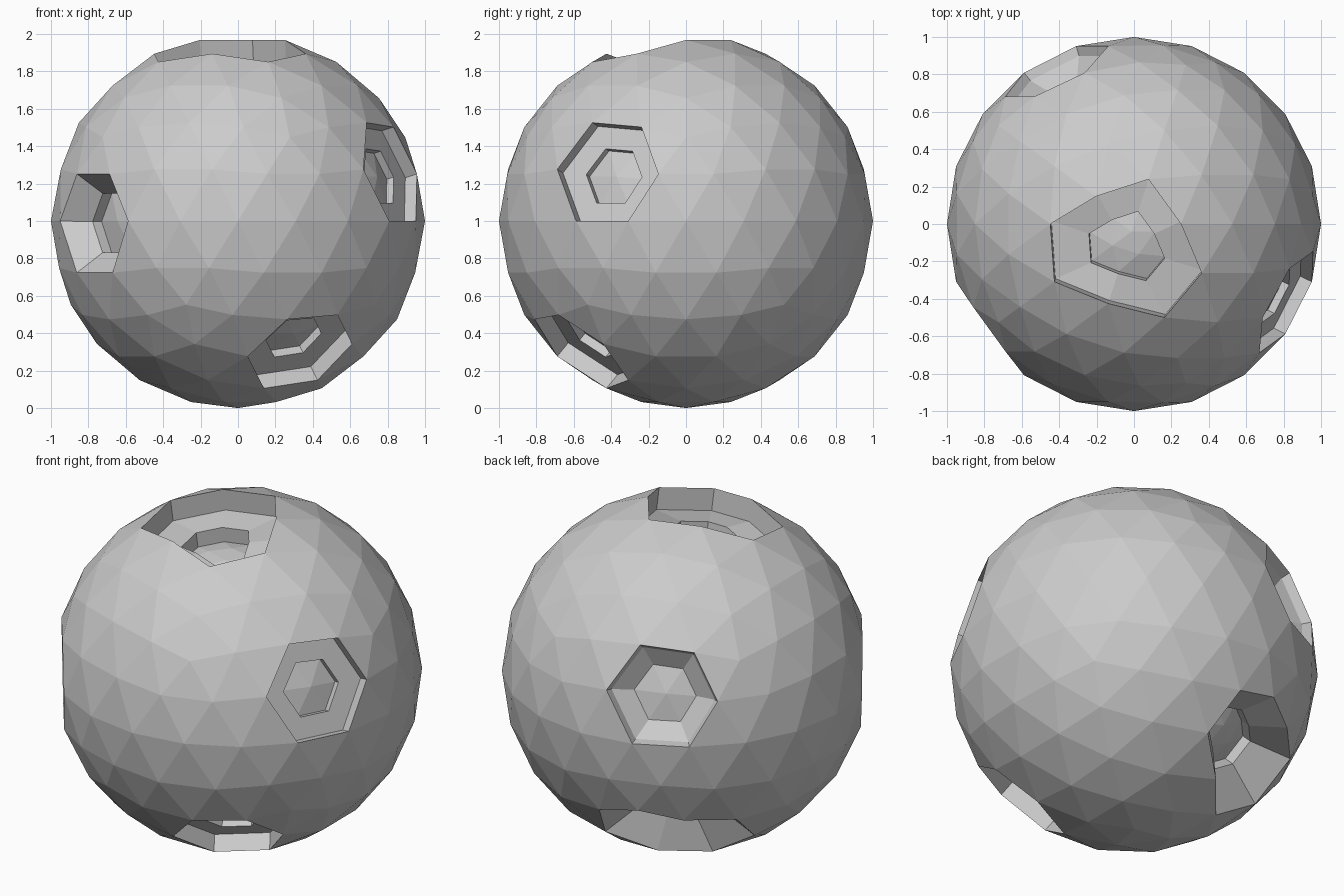
import bpy, bmesh
from mathutils import Vector

if "Cube" in bpy.data.objects:
    bpy.data.objects.remove(bpy.data.objects["Cube"])

bm = bmesh.new()
bmesh.ops.create_icosphere(bm, subdivisions=3, radius=1.0)


def nearest(p):
    p = Vector(p).normalized()
    return min(bm.verts, key=lambda v: (v.co - p).length)


def crater(points, stages):
    """Sink the faces around the given vertices; each stage is (scale, depth)."""
    verts = [nearest(p) for p in points]
    faces = list({f for v in verts for f in v.link_faces})
    rim = {v for f in faces for v in f.verts} - set(verts)
    mid = sum((v.co for v in rim), Vector()) / len(rim)
    n = sum((v.co for v in verts), Vector()).normalized()
    for scale, depth in stages:
        geom = bmesh.ops.extrude_face_region(bm, geom=faces)["geom"]
        old = [f for f in faces if f.is_valid]
        if old:
            bmesh.ops.delete(bm, geom=old, context='FACES')
        faces = [g for g in geom if isinstance(g, bmesh.types.BMFace)]
        for v in [g for g in geom if isinstance(g, bmesh.types.BMVert)]:
            v.co = mid + (v.co - mid) * scale - n * depth
        mid = mid - n * depth


# large top crater: straight wall, flat ledge, inner pit
crater([(0, 0, 1), (0.084, -0.26, 0.962), (-0.22, -0.16, 0.962)],
       [(1, 0.13), (0.5, 0), (1, 0.09)])
# right crater and lower front crater: same stepped shape
crater([(0.862, -0.425, 0.263)], [(1, 0.072), (0.55, 0), (1, 0.042)])
crater([(0.362, -0.589, -0.724)], [(1, 0.10), (0.53, 0), (1, 0.05)])
# front left crater: sloped bowl with inner pit
crater([(-0.809, -0.588, 0)], [(0.6, 0.125), (1, 0.06)])
# back left crater: short lip, then sloped bowl
crater([(-0.447, 0.85, 0.263)], [(0.93, 0.05), (0.6, 0.07)])
# long lower back crater: sloped bowl with inner pit
crater([(-0.228, 0.703, -0.676), (-0.447, 0.525, -0.724)],
       [(0.5, 0.155), (1, 0.06)])

bmesh.ops.recalc_face_normals(bm, faces=bm.faces)
mesh = bpy.data.meshes.new("cratered_ball")
bm.to_mesh(mesh)
bm.free()
obj = bpy.data.objects.new("cratered_ball", mesh)
obj.location.z = 1.0
bpy.context.collection.objects.link(obj)
